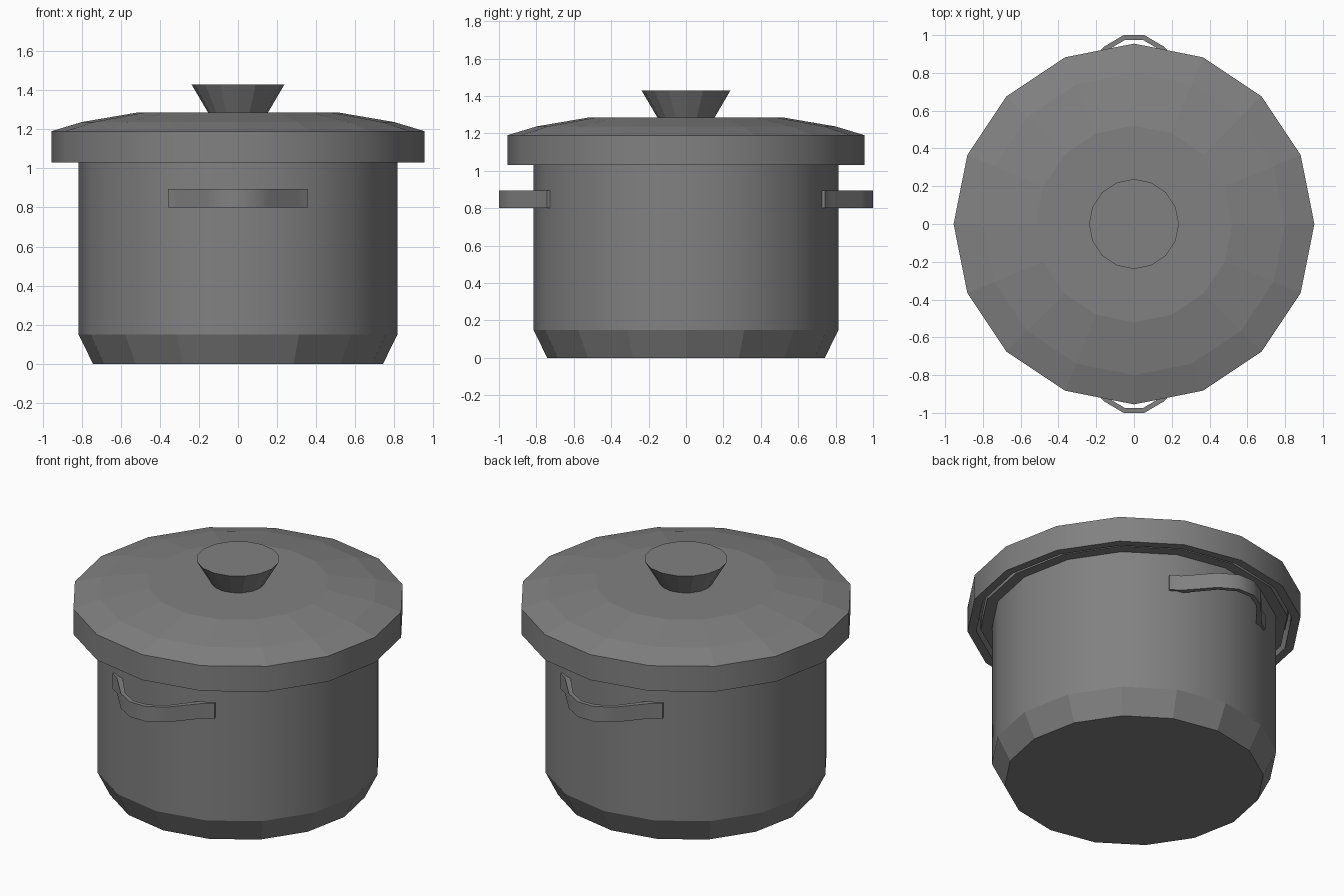
import bpy, bmesh, math

if "Cube" in bpy.data.objects:
    bpy.data.objects.remove(bpy.data.objects["Cube"])

SIDES = 16

dark = bpy.data.materials.new("dark_metal")
dark.diffuse_color = (0.22, 0.22, 0.22, 1)
dark.use_nodes = True
dark.node_tree.nodes["Principled BSDF"].inputs["Base Color"].default_value = dark.diffuse_color


def finish(name, bm):
    bmesh.ops.recalc_face_normals(bm, faces=bm.faces)
    mesh = bpy.data.meshes.new(name)
    bm.to_mesh(mesh)
    bm.free()
    mesh.materials.append(dark)
    obj = bpy.data.objects.new(name, mesh)
    bpy.context.collection.objects.link(obj)
    return obj


def lathe(name, profile, smooth=()):
    """Spin an (r, z) profile with flat end caps. smooth = indices of smooth bands."""
    bm = bmesh.new()
    rings = []
    for r, z in profile:
        rings.append([bm.verts.new((r * math.cos(math.tau * i / SIDES),
                                    r * math.sin(math.tau * i / SIDES), z))
                      for i in range(SIDES)])
    for s, (a, b) in enumerate(zip(rings, rings[1:])):
        for i in range(SIDES):
            j = (i + 1) % SIDES
            bm.faces.new((a[i], a[j], b[j], b[i])).smooth = s in smooth
    bm.faces.new(rings[0])
    bm.faces.new(rings[-1])
    return finish(name, bm)


def handle(name, side):
    """Flat strap that follows a bent path out from the pot wall."""
    outer = [(0.357, 0.742), (0.30, 0.778), (0.16, 0.938), (0.055, 1.0)]
    inner = [(0.345, 0.712), (0.285, 0.745), (0.145, 0.917), (0.048, 0.974)]
    mirror = lambda pts: pts + [(-x, y) for x, y in reversed(pts)]
    bm = bmesh.new()
    rows = []
    for (ox, oy), (ix, iy) in zip(mirror(outer), mirror(inner)):
        rows.append([bm.verts.new((x * side, y * side, z)) for x, y, z in
                     ((ox, oy, 0.80), (ox, oy, 0.895), (ix, iy, 0.895), (ix, iy, 0.80))])
    for a, b in zip(rows, rows[1:]):
        for k in range(4):
            m = (k + 1) % 4
            bm.faces.new((a[k], a[m], b[m], b[k])).smooth = k in (0, 2)
    bm.faces.new(rows[0])
    bm.faces.new(rows[-1])
    return finish(name, bm)


# Pot: chamfered base, straight wall, flange under the lid, hollow inside
lathe("pot_body", [(0.742, 0), (0.816, 0.15), (0.816, 1.04), (0.88, 1.04), (0.88, 1.10),
                   (0.76, 1.10), (0.76, 0.16), (0.70, 0.06)], smooth=(1, 3, 5))

# Lid: shallow dome with a deep overhanging rim
lathe("lid", [(0.52, 1.285), (0.80, 1.237), (0.955, 1.19), (0.955, 1.03), (0.905, 1.03),
              (0.905, 1.15), (0.52, 1.235)], smooth=(2, 4))

# Knob: flared, wider at the top
lathe("lid_knob", [(0.15, 1.28), (0.238, 1.43)])

# Side handles
handle("front_handle", -1)
handle("back_handle", 1)
